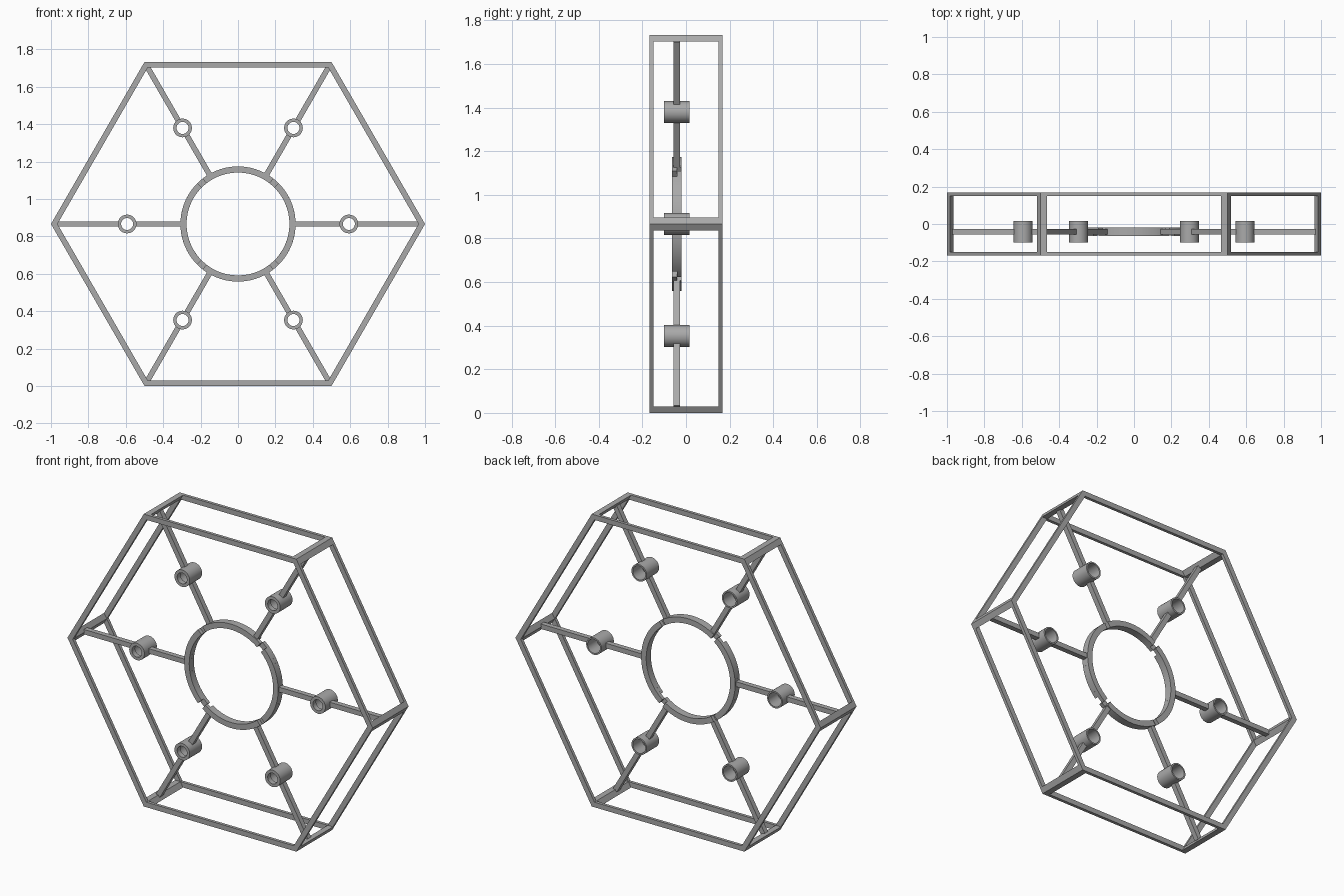
import bpy, bmesh, math
from mathutils import Matrix, Vector

cube = bpy.data.objects.get("Cube")
if cube:
    bpy.data.objects.remove(cube, do_unlink=True)

R, CZ = 1.0, math.sqrt(3) / 2      # hexagon circumradius and centre height
DEPTH, BAR, BAR_Y = 0.168, 0.03, 0.018
SPOKE_Y = -0.042                   # plane of the spokes, tubes and ring
TUBE_AT = 0.593

grey = bpy.data.materials.new("grey_metal")
grey.use_nodes = True
grey.diffuse_color = (0.40, 0.40, 0.40, 1)
grey.node_tree.nodes["Principled BSDF"].inputs["Base Color"].default_value = grey.diffuse_color


def finish(name, bm, smooth=False):
    bmesh.ops.remove_doubles(bm, verts=bm.verts, dist=1e-5)
    bmesh.ops.recalc_face_normals(bm, faces=bm.faces)
    mesh = bpy.data.meshes.new(name)
    bm.to_mesh(mesh)
    bm.free()
    mesh.materials.append(grey)
    obj = bpy.data.objects.new(name, mesh)
    bpy.context.collection.objects.link(obj)
    if smooth:
        bpy.ops.object.select_all(action='DESELECT')
        obj.select_set(True)
        bpy.context.view_layer.objects.active = obj
        bpy.ops.object.shade_smooth_by_angle(angle=math.radians(35))
    return obj


def polar(radius, degrees, y):
    a = math.radians(degrees)
    return Vector((radius * math.cos(a), y, CZ + radius * math.sin(a)))


def sweep(bm, profile, angles, centre=Vector((0, 0, CZ))):
    """Carry a closed (radius, y) profile round the y axis."""
    rings = [[bm.verts.new(centre + Vector((r * math.cos(a), y, r * math.sin(a))))
              for r, y in profile] for a in map(math.radians, angles)]
    n = len(profile)
    for p, q in zip(rings, rings[1:]):
        for i in range(n):
            j = (i + 1) % n
            bm.faces.new((p[i], p[j], q[j], q[i]))
    if abs(angles[-1] - angles[0]) < 359:
        bm.faces.new(rings[0])
        bm.faces.new(rings[-1])


def rect(r0, r1, y0, y1):
    return [(r0, y0), (r1, y0), (r1, y1), (r0, y1)]


# Front and back hexagon frames
inner = R - BAR / CZ
for name, y in (("front_frame", -DEPTH), ("back_frame", DEPTH - BAR_Y)):
    bm = bmesh.new()
    sweep(bm, rect(inner, R, y, y + BAR_Y), range(0, 361, 60))
    finish(name, bm)

side = BAR / CZ
for k in range(6):
    turn = 60 * k
    spin = Matrix.Translation((0, 0, CZ)) @ Matrix.Rotation(-math.radians(turn), 4, 'Y')

    # Rhombic post joining the two frames at a corner
    bm = bmesh.new()
    outline = [(R, 0), (R - side / 2, BAR), (R - side, 0), (R - side / 2, -BAR)]
    face = bm.faces.new([bm.verts.new((x, -DEPTH, z)) for x, z in outline])
    out = bmesh.ops.extrude_face_region(bm, geom=[face])["geom"]
    bmesh.ops.translate(bm, vec=(0, 2 * DEPTH, 0),
                        verts=[v for v in out if isinstance(v, bmesh.types.BMVert)])
    bm.transform(spin)
    finish("corner_post_%d" % (k + 1), bm)

    # Spoke, broken by the tube
    bm = bmesh.new()
    for x0, x1 in ((0.29, TUBE_AT - 0.045), (TUBE_AT + 0.045, inner + 0.005)):
        bmesh.ops.create_cube(bm, size=1, matrix=spin
                              @ Matrix.Translation(((x0 + x1) / 2, SPOKE_Y, 0))
                              @ Matrix.Diagonal((x1 - x0, 0.03, 0.029, 1)))
    finish("spoke_%d" % (k + 1), bm)

    # Tube with a narrow front lip and a wider bore behind
    bm = bmesh.new()
    f, b = SPOKE_Y - 0.058, SPOKE_Y + 0.058
    sweep(bm, [(0.032, f), (0.05, f), (0.05, b), (0.041, b), (0.041, f + 0.03), (0.032, f + 0.03)],
          range(0, 361, 10), polar(TUBE_AT, turn, 0))
    finish("tube_%d" % (k + 1), bm, True)

# Central ring in two layers, with staggered gaps forming lap joints
for layer, y0, y1, gap in (("front", SPOKE_Y - 0.022, SPOKE_Y, (45, 52)),
                           ("back", SPOKE_Y, SPOKE_Y + 0.022, (52, 57))):
    a, b = gap
    arcs = (("right_arc", -a, a), ("top_arc", b, 180 - b),
            ("left_arc", 180 - a, 180 + a), ("bottom_arc", 180 + b, 360 - b))
    for name, start, end in arcs:
        bm = bmesh.new()
        steps = round((end - start) / 5)
        sweep(bm, rect(0.275, 0.308, y0, y1),
              [start + (end - start) * i / steps for i in range(steps + 1)])
        finish("ring_%s_%s" % (layer, name), bm, True)
